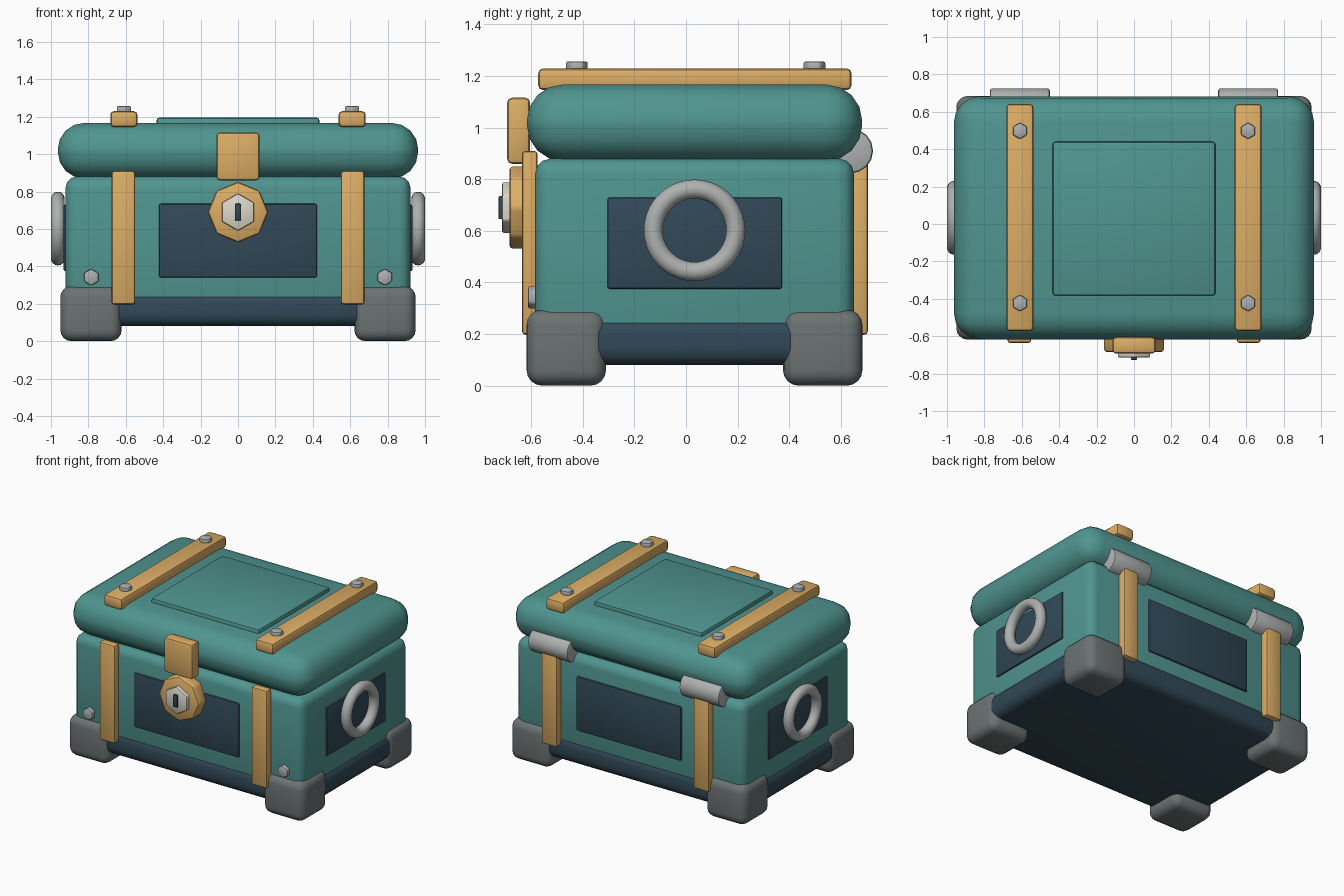
import bpy
from math import pi, radians

if "Cube" in bpy.data.objects:
    bpy.data.objects.remove(bpy.data.objects["Cube"])

CY = 0.033  # depth centre of the chest; the lock sticks out in front


def material(name, rgb):
    m = bpy.data.materials.new(name)
    m.diffuse_color = (*rgb, 1)
    m.use_nodes = True
    m.node_tree.nodes["Principled BSDF"].inputs["Base Color"].default_value = m.diffuse_color
    return m


TEAL = material("teal", (0.08, 0.30, 0.28))
NAVY = material("navy", (0.03, 0.065, 0.095))
GOLD = material("gold", (0.72, 0.42, 0.13))
IRON = material("iron", (0.15, 0.17, 0.17))
STEEL = material("steel", (0.42, 0.44, 0.43))
CREAM = material("cream", (0.72, 0.69, 0.58))


def finish(name, mat, bevel=0, segments=2):
    ob = bpy.context.object
    ob.name = name
    ob.data.materials.append(mat)
    bpy.ops.object.transform_apply(location=False, rotation=True, scale=True)
    if bevel:
        mod = ob.modifiers.new("bevel", 'BEVEL')
        mod.width, mod.segments = bevel, segments
        mod.limit_method = 'ANGLE'
        mod.angle_limit = radians(35)
        bpy.ops.object.modifier_apply(modifier=mod.name)
    bpy.ops.object.shade_smooth_by_angle(angle=radians(35))
    return ob


def box(name, mat, x, y, z, bevel=0.01, segments=2):
    """Rounded box given by its (min, max) on each axis."""
    lo, hi = zip(x, y, z)
    bpy.ops.mesh.primitive_cube_add(size=1, location=[(a + b) / 2 for a, b in zip(lo, hi)])
    bpy.context.object.scale = [b - a for a, b in zip(lo, hi)]
    return finish(name, mat, bevel, segments)


def prism(name, mat, loc, radius, depth, sides, rot=(0, 0, 0), bevel=0.008):
    bpy.ops.mesh.primitive_cylinder_add(vertices=sides, radius=radius, depth=depth,
                                        location=loc, rotation=rot)
    return finish(name, mat, bevel, 2)


FRONT = (pi / 2, 0, 0)

# Main volumes
box("body", TEAL, (-0.922, 0.922), (CY - 0.618, CY + 0.618), (0.15, 0.88), 0.06, 3)
box("base", NAVY, (-0.94, 0.94), (CY - 0.63, CY + 0.63), (0.08, 0.262), 0.06, 3)
box("lid", TEAL, (-0.963, 0.963), (CY - 0.65, CY + 0.65), (0.87, 1.167), 0.14, 4)
box("lid_panel", TEAL, (-0.435, 0.435), (-0.383, 0.44), (1.13, 1.196), 0.015)

# Inset-coloured panels on the four walls
box("front_panel", NAVY, (-0.422, 0.422), (-0.598, -0.56), (0.34, 0.735))
box("back_panel", NAVY, (-0.422, 0.422), (0.63, 0.664), (0.34, 0.735))

# Lock: hasp, octagonal plate, hexagonal boss and keyhole
box("lock_hasp", GOLD, (-0.115, 0.115), (-0.693, -0.605), (0.86, 1.116), 0.018)
prism("lock_plate", GOLD, (0, -0.635, 0.69), 0.162, 0.1, 8, FRONT, 0.015)
prism("lock_boss", CREAM, (0, -0.685, 0.69), 0.1, 0.056, 6, FRONT)
box("keyhole", NAVY, (-0.017, 0.017), (-0.727, -0.70), (0.645, 0.735), 0.006)

for s, side in ((-1, "left"), (1, "right")):
    def span(a, b):
        return tuple(sorted((s * a, s * b)))

    # Side panel and ring handle
    box(f"{side}_panel", NAVY, span(0.89, 0.933), (-0.305, 0.373), (0.375, 0.73))
    bpy.ops.mesh.primitive_torus_add(major_radius=0.16, minor_radius=0.037, major_segments=40,
                                     minor_segments=14, location=(s * 0.963, CY, 0.602),
                                     rotation=(0, pi / 2, 0))
    finish(f"{side}_ring_handle", STEEL)

    # Straps and hinge
    box(f"{side}_front_strap", GOLD, span(0.55, 0.676), (-0.636, -0.575), (0.197, 0.91), 0.014)
    box(f"{side}_back_strap", GOLD, span(0.55, 0.676), (0.64, 0.705), (0.197, 0.90), 0.014)
    box(f"{side}_lid_strap", GOLD, span(0.538, 0.683), (-0.573, 0.642), (1.145, 1.23), 0.02)
    prism(f"{side}_hinge", STEEL, (s * 0.61, 0.638, 0.91), 0.087, 0.32, 16, (0, pi / 2, 0), 0.012)

    # Hexagonal bolts
    for y, end in ((-0.423, "front"), (0.498, "back")):
        prism(f"{side}_{end}_lid_bolt", STEEL, (s * 0.61, y, 1.235), 0.044, 0.044, 6)
    prism(f"{side}_wall_bolt", STEEL, (s * 0.785, -0.59, 0.342), 0.045, 0.045, 6, FRONT)

    # Corner feet
    for y, end in (((-0.618, -0.31), "front"), ((0.376, 0.684), "back")):
        box(f"{side}_{end}_foot", IRON, span(0.622, 0.95), y, (0, 0.295), 0.06, 4)
